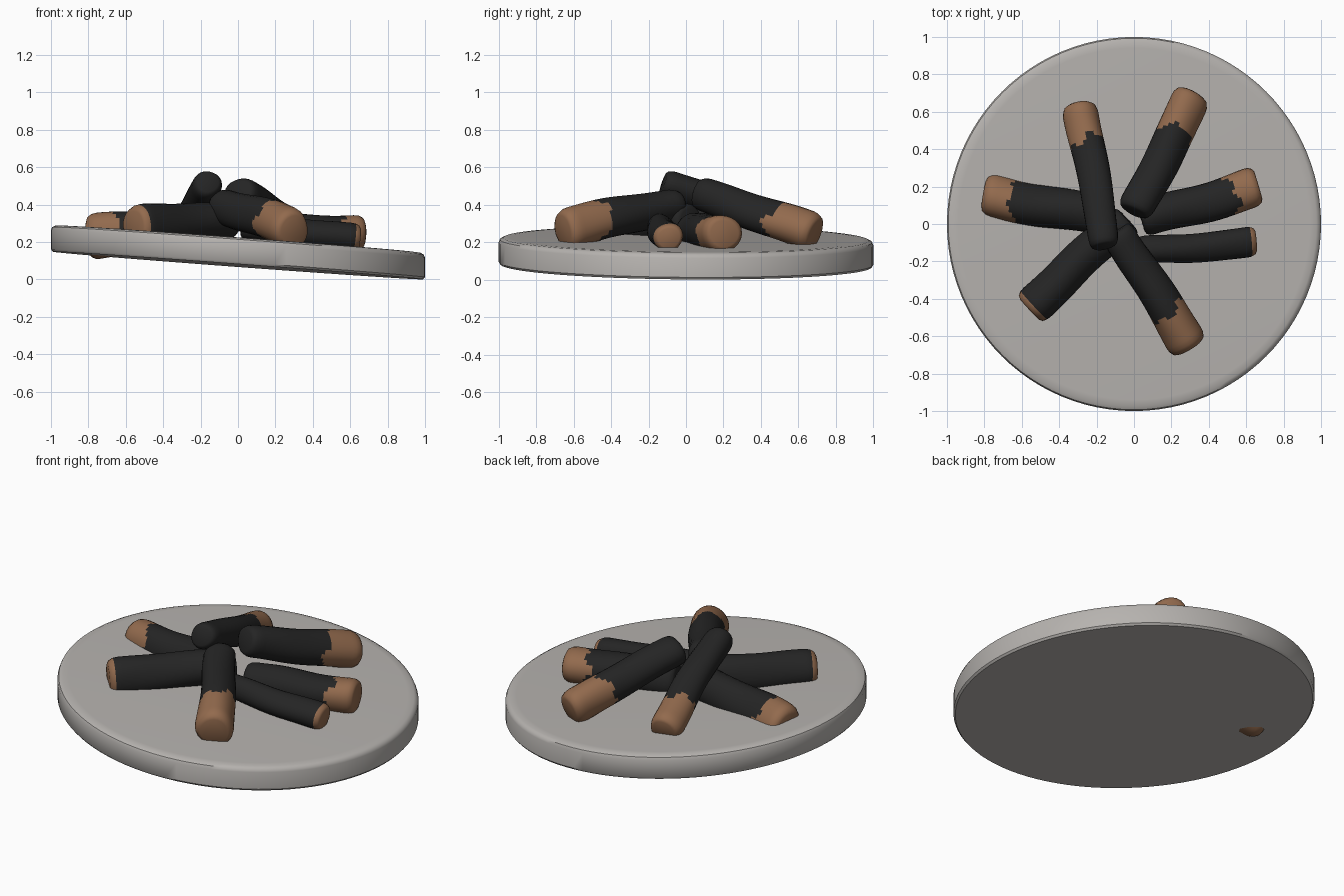
import bpy, bmesh, math, random
from mathutils import Vector

if "Cube" in bpy.data.objects:
    bpy.data.objects.remove(bpy.data.objects["Cube"])

random.seed(4)

def material(name, rgb):
    m = bpy.data.materials.new(name)
    m.diffuse_color = (*rgb, 1)
    m.use_nodes = True
    m.node_tree.nodes["Principled BSDF"].inputs["Base Color"].default_value = m.diffuse_color
    return m

ASH = material("pale ash", (0.47, 0.45, 0.43))
CHAR = material("charred black", (0.018, 0.018, 0.018))
WOOD = material("brown wood", (0.29, 0.145, 0.075))

def finish(bm, name, mats, angle):
    bmesh.ops.recalc_face_normals(bm, faces=bm.faces)
    me = bpy.data.meshes.new(name)
    bm.to_mesh(me)
    bm.free()
    for m in mats:
        me.materials.append(m)
    ob = bpy.data.objects.new(name, me)
    bpy.context.collection.objects.link(ob)
    bpy.ops.object.select_all(action='DESELECT')
    ob.select_set(True)
    bpy.context.view_layer.objects.active = ob
    bpy.ops.object.shade_smooth_by_angle(angle=math.radians(angle))
    return ob

def skin(bm, rings):
    """Join rings of vertices into a closed tube; returns side faces with their ring and side numbers."""
    vs = [[bm.verts.new(p) for p in ring] for ring in rings]
    n = len(vs[0])
    out = []
    for i in range(len(vs) - 1):
        for k in range(n):
            f = bm.faces.new((vs[i][k], vs[i][(k + 1) % n],
                              vs[i + 1][(k + 1) % n], vs[i + 1][k]))
            out.append((f, i, k))
    start = bm.faces.new(vs[0][::-1])
    end = bm.faces.new(vs[-1])
    return out, start, end

# Tilted ash bed with a softened upper rim
def ash_bed():
    profile = [(0.99, 0.0), (1.0, 0.012), (1.0, 0.115), (0.993, 0.132), (0.975, 0.141), (0.94, 0.143)]
    n = 96
    rings = []
    for r, h in profile:
        ring = []
        for k in range(n):
            a = math.tau * k / n
            x, y = r * math.cos(a), r * math.sin(a)
            ring.append((x, y, h + 0.0745 - 0.0745 * x - 0.008 * y))
        rings.append(ring)
    bm = bmesh.new()
    skin(bm, rings)
    finish(bm, "ash_bed", [ASH], 40)

# Lumpy half-burnt log: brown near its outer end, charred further in
def log(name, outer, inner, r0, r1, brown, bend=0.0):
    a, b = Vector(outer), Vector(inner)
    axis = (b - a).normalized()
    side = axis.cross(Vector((0, 0, 1))).normalized()
    up = side.cross(axis)
    n, steps = 24, 30
    ph = [random.uniform(0, math.tau) for _ in range(5)]
    stations = [(0.0, 0.70), (0.012, 0.86), (0.045, 0.97)]
    stations += [(0.08 + 0.85 * i / steps, 1.0) for i in range(steps + 1)]
    stations += [(0.965, 0.96), (0.99, 0.86), (1.0, 0.70)]
    rings = []
    for t, s in stations:
        centre = a.lerp(b, t) + up * bend * math.sin(math.pi * t) \
            + side * 0.008 * math.sin(5 * t + ph[0])
        ring = []
        for k in range(n):
            q = math.tau * k / n
            r = (r0 + (r1 - r0) * t) * s
            r *= 1 + 0.035 * math.sin(2 * q + ph[1] + 2 * t) \
                + 0.03 * math.sin(3 * q + ph[2] - 4 * t) \
                + 0.035 * math.sin(9 * t + ph[3] + q)
            ring.append(centre + side * r * math.cos(q) + up * r * math.sin(q))
        rings.append(ring)
    bm = bmesh.new()
    faces, start, end = skin(bm, rings)
    for f, i, k in faces:
        q = math.tau * k / n
        edge = brown
        if brown > 0.1:
            edge += 0.035 * math.sin(2 * q + ph[4]) + 0.025 * math.sin(5 * q + ph[2])
        f.material_index = 0 if stations[i][0] < edge else 1
    start.material_index = 0
    end.material_index = 1
    finish(bm, name, [WOOD, CHAR], 50)

ash_bed()

# Ring of logs leaning towards the middle
log("log_back_left", (-0.28, 0.635, 0.255), (-0.16, -0.12, 0.52), 0.095, 0.078, 0.25)
log("log_back_right", (0.31, 0.69, 0.245), (0.01, 0.06, 0.465), 0.105, 0.092, 0.31)
log("log_right", (0.665, 0.205, 0.243), (0.04, 0.02, 0.255), 0.105, 0.10, 0.20)
log("log_left", (-0.80, 0.155, 0.225), (-0.12, 0.04, 0.29), 0.122, 0.10, 0.22)
log("log_front_left", (-0.56, -0.455, 0.285), (-0.04, 0.03, 0.31), 0.11, 0.10, 0.03)
log("log_front_right", (0.295, -0.66, 0.265), (-0.09, -0.03, 0.395), 0.112, 0.09, 0.30, 0.01)
log("log_right_thin", (0.65, -0.09, 0.22), (0.02, -0.15, 0.285), 0.08, 0.07, 0.03)
